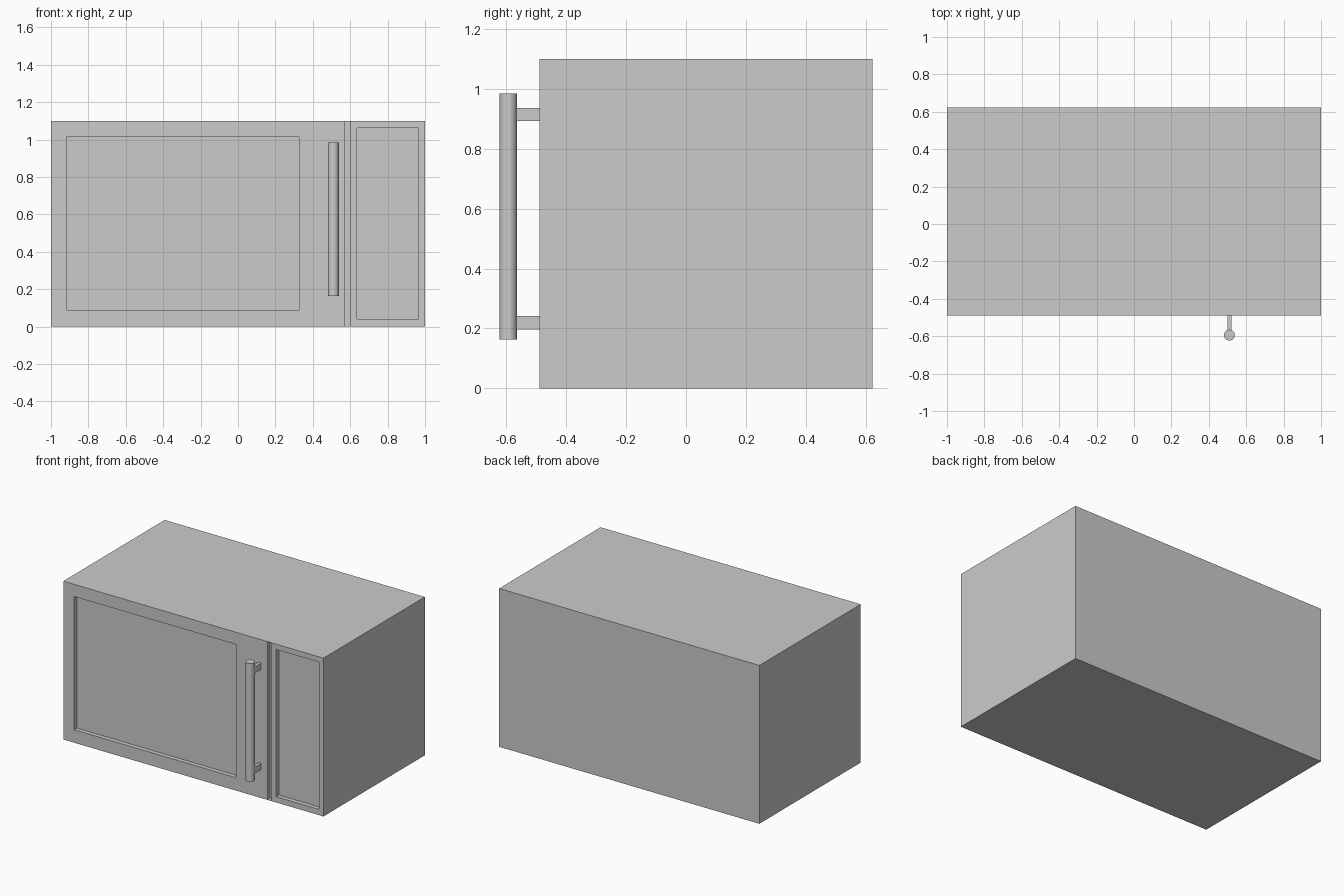
import bpy

if "Cube" in bpy.data.objects:
    bpy.data.objects.remove(bpy.data.objects["Cube"])

FRONT, BACK, HEIGHT = -0.49, 0.623, 1.1
RECESS = 0.03


def box(name, x, y, z):
    """Box from (min, max) ranges on each axis."""
    bpy.ops.mesh.primitive_cube_add(size=1)
    ob = bpy.context.object
    ob.name = name
    for v in ob.data.vertices:
        v.co = [r[0] if c < 0 else r[1] for c, r in zip(v.co, (x, y, z))]
    return ob


def recess(target, name, x, z):
    """Cut a shallow rectangular pocket into the front."""
    cutter = box(name, x, (FRONT - 0.1, FRONT + RECESS), z)
    cutter.hide_render = True
    mod = target.modifiers.new(name, 'BOOLEAN')
    mod.operation = 'DIFFERENCE'
    mod.solver = 'EXACT'
    mod.object = cutter
    bpy.context.view_layer.objects.active = target
    bpy.ops.object.modifier_apply(modifier=mod.name)
    bpy.data.objects.remove(cutter, do_unlink=True)


# Oven body with window, door gap and control panel recesses
body = box("oven_body", (-1, 1), (FRONT, BACK), (0, HEIGHT))
recess(body, "window_cutter", (-0.917, 0.327), (0.09, 1.015))
recess(body, "door_gap_cutter", (0.569, 0.601), (0.002, HEIGHT - 0.002))
recess(body, "control_panel_cutter", (0.637, 0.965), (0.04, 1.063))

# Door handle bar
bpy.ops.mesh.primitive_cylinder_add(vertices=32, radius=0.029, depth=0.822,
                                    location=(0.51, -0.594, 0.574))
bar = bpy.context.object
bar.name = "handle_bar"
bpy.ops.object.shade_smooth_by_angle()

# Handle brackets
for label, z in (("lower", 0.219), ("upper", 0.915)):
    box("handle_bracket_" + label, (0.499, 0.521), (-0.575, FRONT),
        (z - 0.022, z + 0.022))
